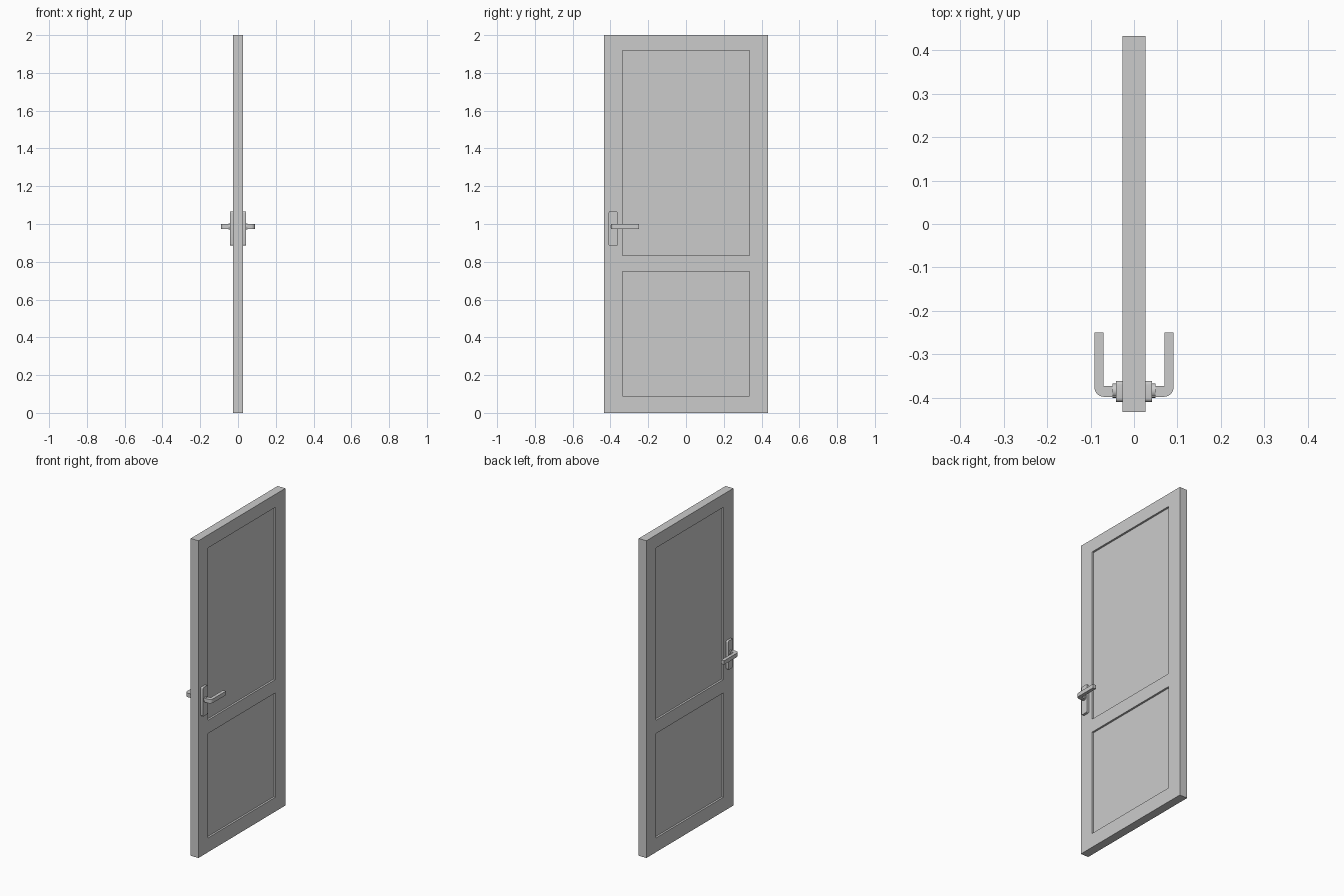
import bpy, bmesh, math
from mathutils import Vector, Matrix

if "Cube" in bpy.data.objects:
    bpy.data.objects.remove(bpy.data.objects["Cube"])


def finish(bm, name, mirror=False):
    bmesh.ops.recalc_face_normals(bm, faces=bm.faces[:])
    mesh = bpy.data.meshes.new(name)
    bm.to_mesh(mesh)
    bm.free()
    obj = bpy.data.objects.new(name, mesh)
    bpy.context.collection.objects.link(obj)
    if mirror:
        obj.modifiers.new("both_sides", 'MIRROR').use_axis[0] = True
    return obj


def box(lo, hi):
    lo, hi = Vector(lo), Vector(hi)
    bm = bmesh.new()
    bmesh.ops.create_cube(bm, size=1, matrix=Matrix.Translation((lo + hi) / 2)
                          @ Matrix.Diagonal((*(hi - lo), 1)))
    return bm


def smooth(obj):
    bpy.ops.object.select_all(action='DESELECT')
    obj.select_set(True)
    bpy.context.view_layer.objects.active = obj
    bpy.ops.object.shade_smooth_by_angle(angle=math.radians(35))


# Door slab with two recessed panels on each face
T, W, H = 0.027, 0.433, 2.0
PANEL_Y, PANELS, DEPTH = 0.335, [(0.09, 0.748), (0.832, 1.918)], 0.012
bm = box((-T, -W, 0), (T, W, H))
cuts = [((0, s * PANEL_Y, 0), (0, 1, 0)) for s in (-1, 1)]
cuts += [((0, 0, z), (0, 0, 1)) for pair in PANELS for z in pair]
for co, no in cuts:
    bmesh.ops.bisect_plane(bm, geom=bm.verts[:] + bm.edges[:] + bm.faces[:],
                           plane_co=co, plane_no=no)
bm.normal_update()
recess = []
for f in bm.faces:
    c = f.calc_center_median()
    if (abs(f.normal.x) > 0.9 and abs(c.y) < PANEL_Y
            and any(a < c.z < b for a, b in PANELS)):
        recess.append(f)
for f in bmesh.ops.extrude_discrete_faces(bm, faces=recess)["faces"]:
    shift = -DEPTH if f.calc_center_median().x > 0 else DEPTH
    bmesh.ops.translate(bm, verts=f.verts[:], vec=(shift, 0, 0))
finish(bm, "door_slab")

# Handle backplate with rounded corners
bm = box((T - 0.002, -0.41, 0.885), (0.042, -0.361, 1.067))
corners = [e for e in bm.edges
           if abs((e.verts[0].co - e.verts[1].co).normalized().x) > 0.9]
bmesh.ops.bevel(bm, geom=corners, offset=0.009, segments=5, profile=0.5,
                affect='EDGES')
smooth(finish(bm, "handle_backplate", True))

# Round collar where the lever meets the plate
HY, HZ = -0.384, 0.987
bm = bmesh.new()
bmesh.ops.create_cone(bm, cap_ends=True, segments=32, radius1=0.0165,
                      radius2=0.0165, depth=0.012,
                      matrix=Matrix.Translation((0.043, HY, HZ))
                      @ Matrix.Rotation(math.pi / 2, 4, 'Y'))
smooth(finish(bm, "handle_collar", True))

# Lever: L-shaped profile with rounded outer corner, extruded upward
X1, X0, Y0, Y1, TIP, R = 0.091, 0.07, -0.398, -0.373, -0.25, 0.022
profile = [(0.04, Y0)]
for i in range(9):
    a = -math.pi / 2 + i * math.pi / 16
    profile.append((X1 - R + R * math.cos(a), Y0 + R + R * math.sin(a)))
profile += [(X1, TIP), (X0, TIP), (X0, Y1), (0.04, Y1)]
bm = bmesh.new()
face = bm.faces.new([bm.verts.new((x, y, HZ - 0.0125)) for x, y in profile])
top = bmesh.ops.extrude_face_region(bm, geom=[face])["geom"]
bmesh.ops.translate(bm, vec=(0, 0, 0.025),
                    verts=[v for v in top if isinstance(v, bmesh.types.BMVert)])
smooth(finish(bm, "handle_lever", True))
